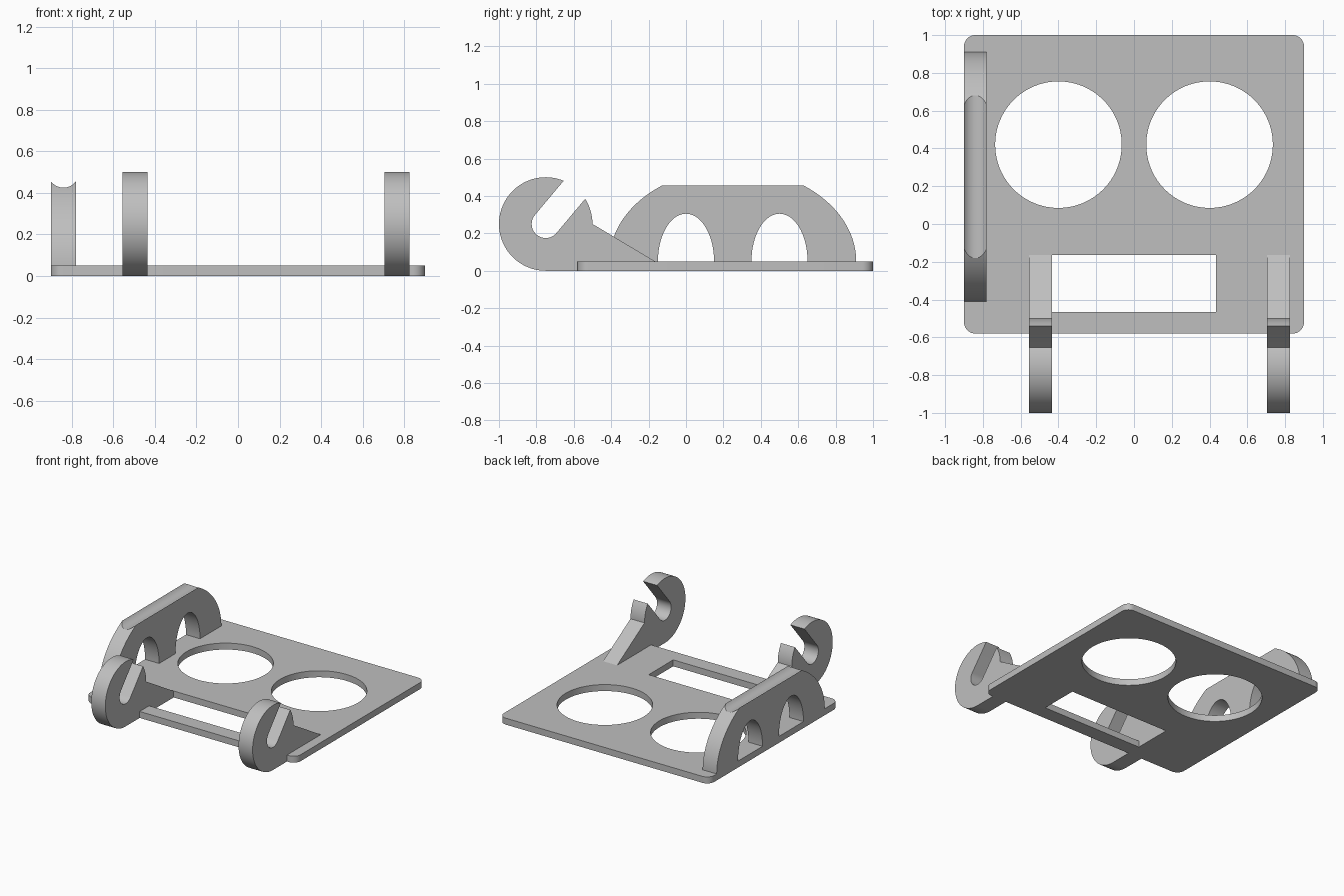
import bpy, bmesh
from math import sin, cos, pi, radians, sqrt, asin

default = bpy.data.objects.get("Cube")
if default:
    bpy.data.objects.remove(default, do_unlink=True)

grey = bpy.data.materials.new("plain_grey")
grey.use_nodes = True
colour = (0.52, 0.52, 0.52, 1)
grey.diffuse_color = colour
grey.node_tree.nodes["Principled BSDF"].inputs["Base Color"].default_value = colour


def arc(cx, cy, rx, ry, start, end, steps):
    """Points along an elliptical arc, angles in radians."""
    angles = [start + (end - start) * i / steps for i in range(steps + 1)]
    return [(cx + rx * cos(a), cy + ry * sin(a)) for a in angles]


def prism(name, outline, axis, low, high):
    """Extrude a closed outline along the given axis."""
    place = {"X": lambda p, d: (d, p[0], p[1]),
             "Y": lambda p, d: (p[0], d, p[1]),
             "Z": lambda p, d: (p[0], p[1], d)}[axis]
    bm = bmesh.new()
    base = bm.faces.new([bm.verts.new(place(p, low)) for p in outline])
    top = bmesh.ops.extrude_face_region(bm, geom=[base], use_keep_orig=True)
    verts = [g for g in top["geom"] if isinstance(g, bmesh.types.BMVert)]
    bmesh.ops.translate(bm, verts=verts, vec=place((0, 0), high - low))
    bmesh.ops.recalc_face_normals(bm, faces=bm.faces)
    mesh = bpy.data.meshes.new(name)
    bm.to_mesh(mesh)
    bm.free()
    mesh.materials.append(grey)
    obj = bpy.data.objects.new(name, mesh)
    bpy.context.collection.objects.link(obj)
    return obj


def activate(obj):
    bpy.ops.object.select_all(action="DESELECT")
    obj.select_set(True)
    bpy.context.view_layer.objects.active = obj


def cut(obj, cutter):
    """Subtract the cutter and throw it away."""
    mod = obj.modifiers.new("cut", "BOOLEAN")
    mod.operation, mod.solver, mod.object = "DIFFERENCE", "EXACT", cutter
    activate(obj)
    bpy.ops.object.modifier_apply(modifier=mod.name)
    bpy.data.objects.remove(cutter, do_unlink=True)


def smooth(obj):
    activate(obj)
    bpy.ops.object.shade_smooth_by_angle(angle=radians(25))


# Base plate with rounded corners
thick, r = 0.05, 0.06
corners = [(0.9 - r, 1 - r), (r - 0.9, 1 - r), (r - 0.9, r - 0.58), (0.9 - r, r - 0.58)]
outline = []
for i, (x, y) in enumerate(corners):
    outline += arc(x, y, r, r, i * pi / 2, (i + 1) * pi / 2, 10)
plate = prism("base_plate", outline, "Z", 0, thick)

# Two round holes and a rectangular window
for x in (-0.4, 0.4):
    cut(plate, prism("round_cutter", arc(x, 0.42, 0.335, 0.335, 0, 2 * pi, 96)[:-1], "Z", -0.1, 0.2))
window = [(-0.435, -0.465), (0.435, -0.465), (0.435, -0.165), (-0.435, -0.165)]
cut(plate, prism("window_cutter", window, "Z", -0.1, 0.2))
smooth(plate)

# Open hooks with a slanted slot and a wedge-shaped arm
cy, cz, radius, slot = -0.75, 0.25, 0.25, 0.075
tilt = radians(50)
spread = asin(slot / radius)
hook = arc(cy, cz, slot, slot, tilt - pi / 2, tilt - 3 * pi / 2, 24)
hook += arc(cy, cz, radius, radius, tilt + spread, 1.5 * pi, 64)
hook += [(-0.165, 0), (-0.165, thick)]
hook += arc(cy, cz, radius, radius, 0, tilt - spread, 12)
for side, x in (("right", -0.555), ("left", 0.705)):
    smooth(prism(side + "_hook", hook, "X", x, x + 0.12))

# Side rest: clipped elliptical arch with two doorway openings
mid, half, rise, clip = 0.25, 0.66, 0.495, 0.48
stop = asin((clip - thick) / rise)
rest = arc(mid, thick, half, rise, 0, stop, 28)
rest += arc(mid, thick, half, rise, pi - stop, pi, 28)
for y in (0, 0.5):
    rest += arc(y, thick, 0.15, 0.255, pi, 0, 40)
side_rest = prism("side_rest", rest, "X", -0.9, -0.78)

# Rod groove along the top of the rest
groove = arc(-0.84, 0.5, slot, slot, 0, 2 * pi, 64)[:-1]
cut(side_rest, prism("groove_cutter", groove, "Y", -0.8, 1.2))
smooth(side_rest)
